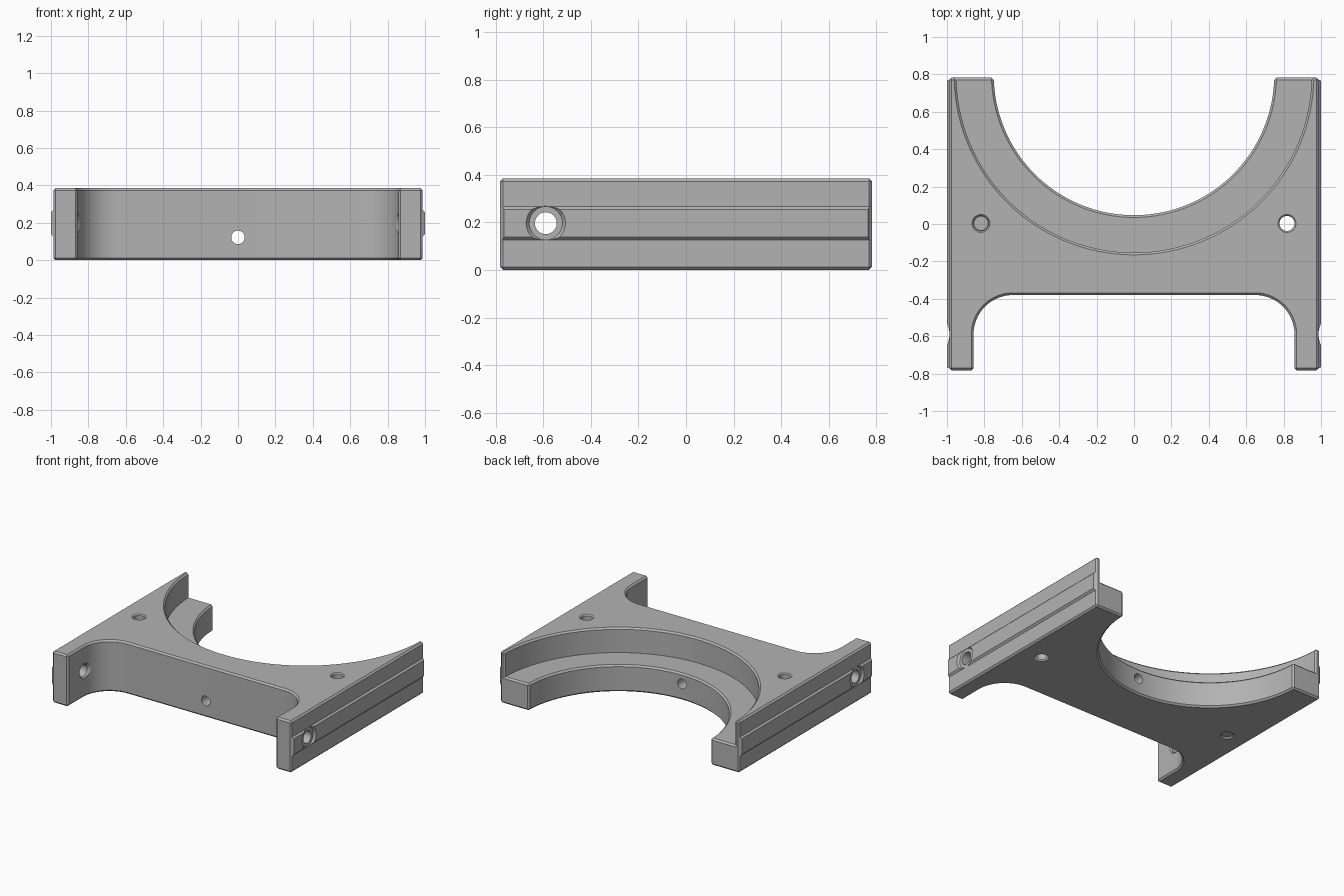
import bpy, bmesh
from math import cos, sin, pi, radians
from mathutils import Matrix, Vector

cube = bpy.data.objects.get("Cube")
if cube:
    bpy.data.objects.remove(cube)

HEIGHT, LEDGE, HALF_X, HALF_Y = 0.385, 0.2, 0.987, 0.782
BORE_Y, HOLE_Z, HOLE_Y = 0.797, 0.197, -0.59

grey = bpy.data.materials.new("grey")
grey.use_nodes = True
grey.diffuse_color = (0.45, 0.45, 0.45, 1)
grey.node_tree.nodes["Principled BSDF"].inputs["Base Color"].default_value = grey.diffuse_color


def add_object(name, bm):
    bmesh.ops.recalc_face_normals(bm, faces=bm.faces)
    mesh = bpy.data.meshes.new(name)
    bm.to_mesh(mesh)
    bm.free()
    mesh.materials.append(grey)
    obj = bpy.data.objects.new(name, mesh)
    bpy.context.collection.objects.link(obj)
    return obj


def prism(name, outline, z0, z1):
    bm = bmesh.new()
    face = bm.faces.new([bm.verts.new((x, y, z0)) for x, y in outline])
    new = bmesh.ops.extrude_face_region(bm, geom=[face])["geom"]
    bmesh.ops.translate(bm, vec=(0, 0, z1 - z0),
                        verts=[v for v in new if isinstance(v, bmesh.types.BMVert)])
    return add_object(name, bm)


def cone(name, start, end, r0, r1, segments=48):
    """Round cutter from one point to another."""
    a, b = Vector(start), Vector(end)
    turn = (b - a).to_track_quat('Z', 'Y').to_matrix().to_4x4()
    bm = bmesh.new()
    bmesh.ops.create_cone(bm, cap_ends=True, segments=segments, radius1=r0, radius2=r1,
                          depth=(b - a).length,
                          matrix=Matrix.Translation((a + b) / 2) @ turn)
    return add_object(name, bm)


def combine(target, tool, operation):
    mod = target.modifiers.new(operation.lower(), 'BOOLEAN')
    mod.operation, mod.object, mod.solver = operation, tool, 'EXACT'
    bpy.context.view_layer.objects.active = target
    bpy.ops.object.modifier_apply(modifier=mod.name)
    bpy.data.objects.remove(tool)


def cut(*args):
    combine(body, cone("cutter", *args), 'DIFFERENCE')


# Plan outline: two front legs joined by a filleted recess
leg_x, recess_y, fillet = 0.858, -0.38, 0.21
right = [(HALF_X, HALF_Y), (HALF_X, -HALF_Y), (leg_x, -HALF_Y)]
for i in range(17):
    t = pi / 2 * i / 16
    right.append((leg_x - fillet + fillet * cos(t), recess_y - fillet + fillet * sin(t)))
outline = right + [(-x, y) for x, y in reversed(right)]
body = prism("cradle_body", outline, 0, HEIGHT)

# Stepped round seat open to the back
cut((0, BORE_Y, -0.1), (0, BORE_Y, 0.5), 0.75, 0.75, 128)
cut((0, BORE_Y, LEDGE), (0, BORE_Y, 0.5), 0.95, 0.95, 128)

# Chamfer every sharp outer edge
bm = bmesh.new()
bm.from_mesh(body.data)
bmesh.ops.remove_doubles(bm, verts=bm.verts, dist=0.0001)
sharp = [e for e in bm.edges if e.is_manifold and e.calc_face_angle_signed(0) > radians(30)]
bmesh.ops.bevel(bm, geom=sharp, offset=0.012, segments=1, affect='EDGES', clamp_overlap=True)
bm.to_mesh(body.data)
bm.free()

# Sloped rails along both sides
for side in (-1, 1):
    bm = bmesh.new()
    bmesh.ops.create_cube(bm, size=2)
    for v in bm.verts:
        outer = v.co.x > 0
        half_y, half_z = (0.766, 0.058) if outer else (0.779, 0.088)
        v.co = (side * (1 if outer else 0.97), v.co.y * half_y, HOLE_Z + v.co.z * half_z)
    combine(body, add_object("side_rail", bm), 'UNION')

for s in (-1, 1):
    # Leg bolt hole, with a shallow spot face outside and a chamfer inside
    cut((s * 0.985, HOLE_Y, HOLE_Z), (s * 1.015, HOLE_Y, HOLE_Z), 0.07, 0.095)
    cut((s * 0.75, HOLE_Y, HOLE_Z), (s * 1.1, HOLE_Y, HOLE_Z), 0.046, 0.046)
    cut((s * 0.845, HOLE_Y, HOLE_Z), (s * 0.87, HOLE_Y, HOLE_Z), 0.068, 0.043)
    # Vertical mounting hole, chamfered at both ends
    x = s * 0.818
    cut((x, 0.003, -0.1), (x, 0.003, 0.5), 0.04, 0.04)
    for z, d in ((HEIGHT, 1), (0, -1)):
        cut((x, 0.003, z - d * 0.01), (x, 0.003, z + d * 0.01), 0.038, 0.058)

# Hole through the front wall into the seat
cut((0, -0.5, 0.122), (0, 0.3, 0.122), 0.036, 0.036)

bpy.ops.object.select_all(action='DESELECT')
body.select_set(True)
bpy.context.view_layer.objects.active = body
bpy.ops.object.shade_smooth_by_angle(angle=radians(25))
